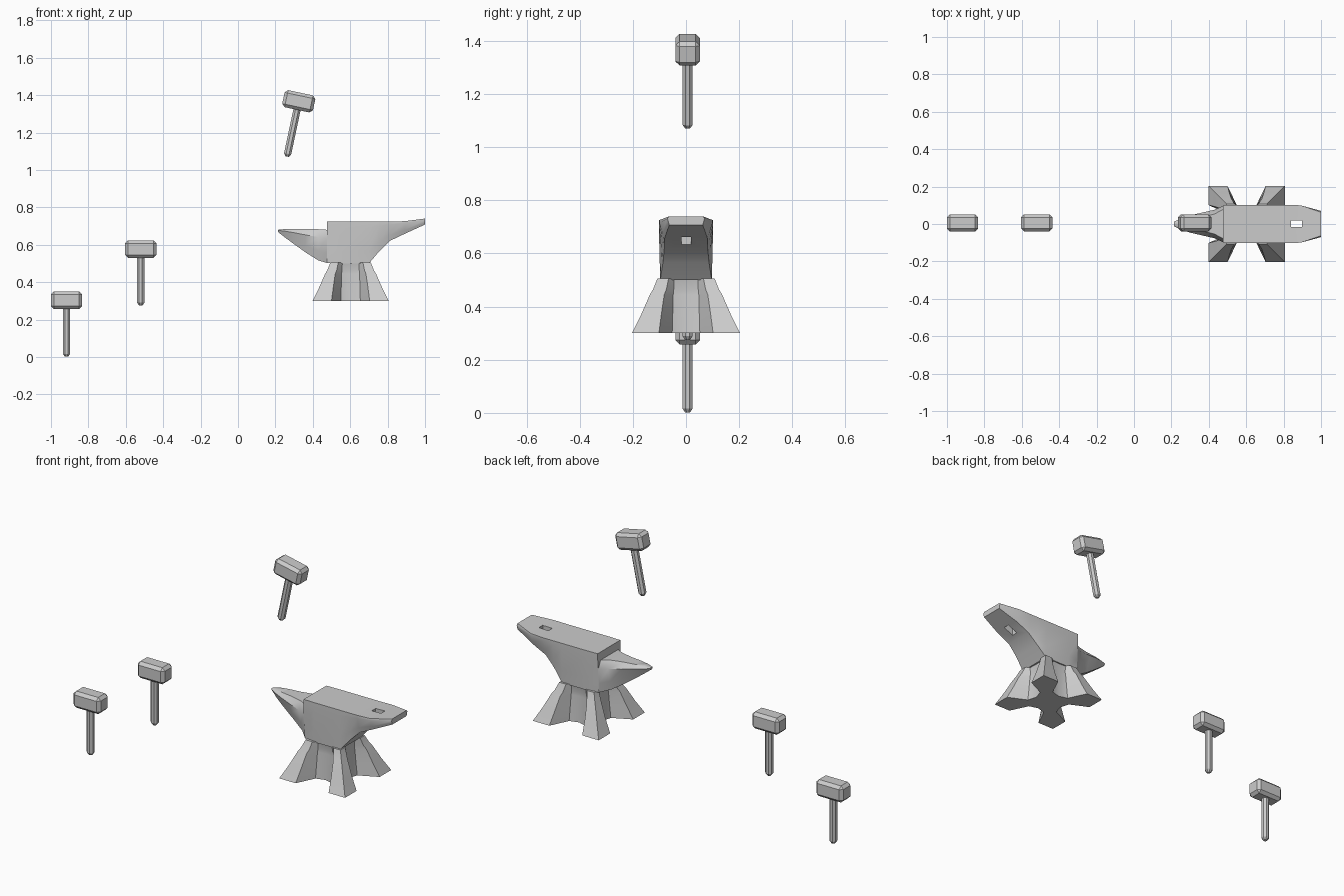
import bpy, bmesh, math
from mathutils import Matrix

if "Cube" in bpy.data.objects:
    bpy.data.objects.remove(bpy.data.objects["Cube"])


def finish(bm, name, smooth=None):
    bmesh.ops.recalc_face_normals(bm, faces=bm.faces)
    me = bpy.data.meshes.new(name)
    bm.to_mesh(me)
    bm.free()
    ob = bpy.data.objects.new(name, me)
    bpy.context.collection.objects.link(ob)
    bpy.ops.object.select_all(action='DESELECT')
    bpy.context.view_layer.objects.active = ob
    ob.select_set(True)
    if smooth:
        bpy.ops.object.shade_smooth_by_angle(angle=math.radians(smooth))
    return ob


def loft(rings):
    """Bridge closed rings of equal length and cap both ends."""
    bm = bmesh.new()
    vs = [[bm.verts.new(p) for p in r] for r in rings]
    n = len(vs[0])
    for a, b in zip(vs, vs[1:]):
        for i in range(n):
            j = (i + 1) % n
            bm.faces.new((a[i], a[j], b[j], b[i]))
    bm.faces.new(vs[0])
    bm.faces.new(vs[-1])
    return bm


# Hammers: chamfered block head on an octagonal handle, origin at head centre
def hammer(tag, x, z, tilt=0):
    place = Matrix.Translation((x, 0.006, z)) @ Matrix.Rotation(math.radians(tilt), 4, 'Y')
    bm = bmesh.new()
    bmesh.ops.create_cube(bm, size=1, matrix=Matrix.Diagonal((0.168, 0.092, 0.093, 1)))
    bmesh.ops.bevel(bm, geom=bm.edges[:], offset=0.016, segments=1,
                    affect='EDGES', profile=0.5)
    bm.transform(place)
    finish(bm, "hammer_head_" + tag)
    rings = []
    for r, h in ((0.010, -0.302), (0.021, -0.287), (0.021, -0.04)):
        rings.append([(r * math.cos((k + .5) * math.pi / 4),
                       r * math.sin((k + .5) * math.pi / 4), h) for k in range(8)])
    bm = loft(rings)
    bm.transform(place)
    finish(bm, "hammer_handle_" + tag)


hammer("low", -0.917, 0.304)
hammer("middle", -0.52, 0.577)
hammer("raised", 0.325, 1.367, 12)


# Anvil base: four splayed corner feet with hollows between them
def base_ring(z, o, i, v, w, m):
    quarter = [(v, w), (o, i), (o, o), (i, o), (w, v), (0, m)]
    pts = []
    for k in range(4):
        c, s = round(math.cos(k * math.pi / 2)), round(math.sin(k * math.pi / 2))
        pts += [(0.602 + c * x - s * y, s * x + c * y, z) for x, y in quarter]
    return pts


base = loft([base_ring(0.30, 0.204, 0.102, 0.100, 0.052, 0.085),
             base_ring(0.37, 0.169, 0.093, 0.094, 0.050, 0.083),
             base_ring(0.445, 0.136, 0.082, 0.088, 0.048, 0.081),
             base_ring(0.465, 0.124, 0.074, 0.086, 0.046, 0.081),
             base_ring(0.505, 0.108, 0.066, 0.092, 0.044, 0.090)])
finish(base, "anvil_base", 40)

# Anvil body: x, bottom z, top z, half width, top fraction, bottom fraction
sections = [(0.214, 0.668, 0.680, 0.012, 0.6, 0.5),
            (0.250, 0.640, 0.684, 0.030, 0.6, 0.5),
            (0.300, 0.603, 0.685, 0.046, 0.6, 0.5),
            (0.360, 0.560, 0.684, 0.060, 0.6, 0.5),
            (0.430, 0.516, 0.683, 0.076, 0.7, 0.6),
            (0.475, 0.503, 0.680, 0.097, 0.8, 0.9),
            (0.477, 0.503, 0.724, 0.100, 1.0, 0.9),
            (0.540, 0.500, 0.724, 0.102, 1.0, 0.95),
            (0.700, 0.500, 0.724, 0.102, 1.0, 0.95),
            (0.755, 0.565, 0.724, 0.102, 1.0, 0.85),
            (0.810, 0.620, 0.724, 0.102, 1.0, 0.80),
            (0.890, 0.658, 0.726, 0.100, 1.0, 0.80),
            (1.000, 0.708, 0.740, 0.070, 0.9, 0.90)]
rings = []
for x, zb, zt, w, kt, kb in sections:
    h = zt - zb
    zs = zt - h * (0.25 if kt < 1 else 0.15)
    half = [(kt * w, zt), (w, zs), ((0.4 + 0.6 * kb) * w, zt - 0.7 * h), (kb * w, zb)]
    rings.append([(x, y, z) for y, z in half] + [(x, -y, z) for y, z in reversed(half)])
body = finish(loft(rings), "anvil_body")

# Square hole through the heel
bm = bmesh.new()
bmesh.ops.create_cube(bm, size=1, matrix=Matrix.Translation((0.869, 0.001, 0.7))
                      @ Matrix.Diagonal((0.058, 0.034, 0.4, 1)))
cutter = finish(bm, "hole_cutter")
cutter.hide_render = True
mod = body.modifiers.new("hole", 'BOOLEAN')
mod.operation = 'DIFFERENCE'
mod.solver = 'EXACT'
mod.object = cutter
bpy.ops.object.select_all(action='DESELECT')
bpy.context.view_layer.objects.active = body
body.select_set(True)
bpy.ops.object.modifier_apply(modifier="hole")
bpy.data.objects.remove(cutter)
bpy.ops.object.shade_smooth_by_angle(angle=math.radians(40))
